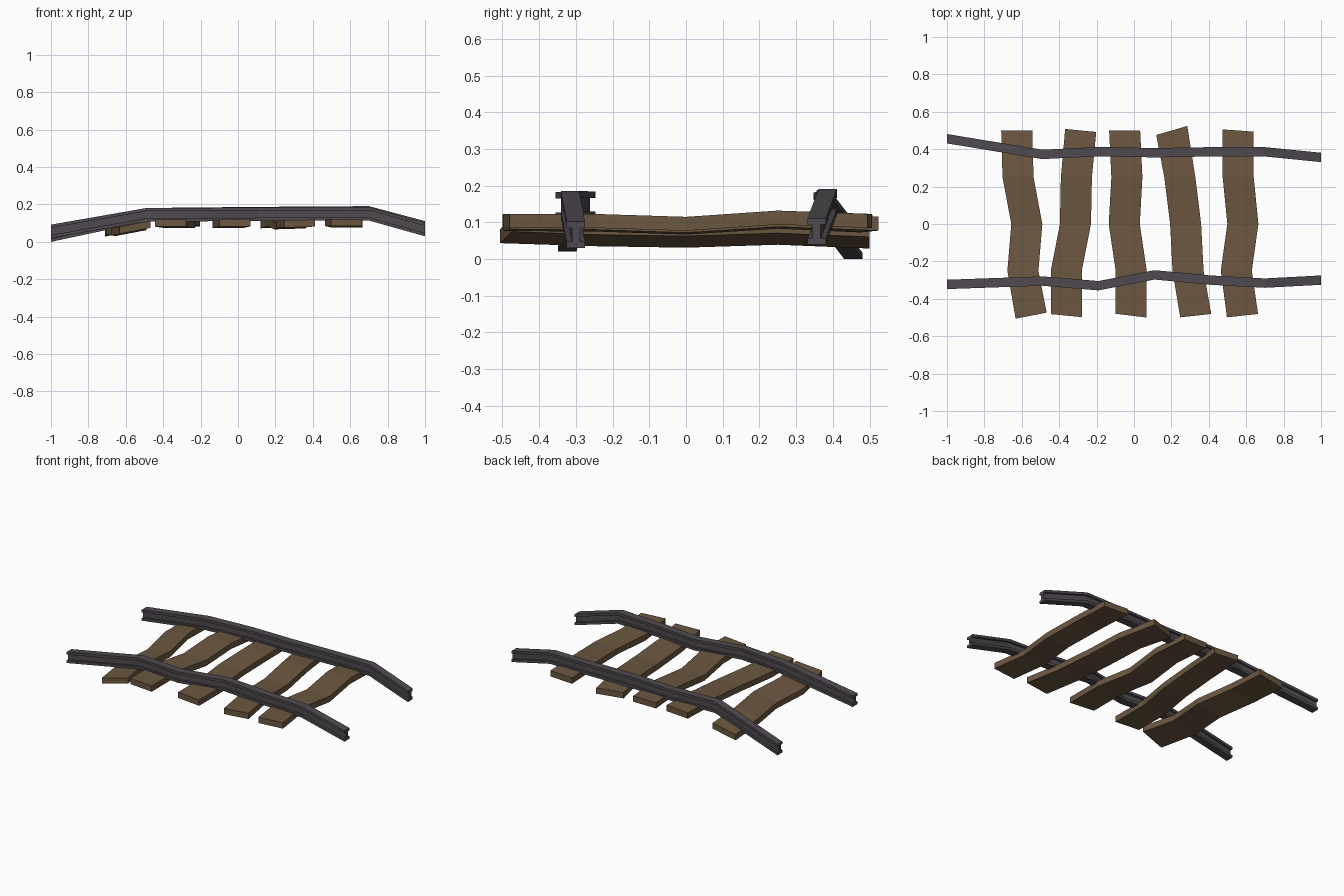
import bpy, bmesh

if "Cube" in bpy.data.objects:
    bpy.data.objects.remove(bpy.data.objects["Cube"])


def material(name, rgb):
    m = bpy.data.materials.new(name)
    m.diffuse_color = (*rgb, 1)
    m.use_nodes = True
    m.node_tree.nodes["Principled BSDF"].inputs["Base Color"].default_value = m.diffuse_color
    return m


STEEL = material("dark steel", (0.078, 0.068, 0.08))
WOOD = material("weathered wood", (0.15, 0.096, 0.052))


def loft(name, sections, mat):
    """Skin a list of equal-sized rings and cap both ends."""
    bm = bmesh.new()
    rings = [[bm.verts.new(p) for p in s] for s in sections]
    n = len(rings[0])
    for a, b in zip(rings, rings[1:]):
        for i in range(n):
            j = (i + 1) % n
            bm.faces.new((a[i], a[j], b[j], b[i]))
    bm.faces.new(rings[0])
    bm.faces.new(rings[-1])
    bmesh.ops.recalc_face_normals(bm, faces=bm.faces)
    me = bpy.data.meshes.new(name)
    bm.to_mesh(me)
    bm.free()
    me.materials.append(mat)
    ob = bpy.data.objects.new(name, me)
    bpy.context.collection.objects.link(ob)
    return ob


# Rails: I-beam profile (y, z) swept along bent paths
W, N, H, F = 0.025, 0.011, 0.036, 0.019
half = [(W, -H), (W, -F), (N, -F), (N, F), (W, F), (W, H)]
profile = half + [(-y, z) for y, z in reversed(half)]


def rail(name, path):
    loft(name, [[(x, y + py, z + pz) for py, pz in profile]
                for x, y, z in path], STEEL)


rail("front_rail", [(-1, -0.323, 0.056), (-0.49, -0.305, 0.145),
                    (-0.19, -0.33, 0.146), (0.11, -0.272, 0.148),
                    (0.41, -0.30, 0.149), (0.70, -0.316, 0.150),
                    (1, -0.30, 0.066)])
rail("back_rail", [(-1, 0.456, 0.036), (-0.49, 0.372, 0.145),
                   (-0.19, 0.387, 0.148), (0.11, 0.381, 0.151),
                   (0.41, 0.386, 0.153), (0.70, 0.386, 0.155),
                   (1, 0.356, 0.075)])

# Sleepers: warped planks, five stations from front to back
# x centres, middle height, sideways slope, front and back end skew
STATIONS = (-0.49, -0.25, 0, 0.25, 0.5)
DIP = (0, 0, -0.008, 0.009, 0)
HW, HT = 0.083, 0.019
planks = [
    ((-0.55, -0.594, -0.573, -0.62, -0.627), 0.070, 0.19, 0.016, 0.0),
    ((-0.36, -0.362, -0.313, -0.308, -0.285), 0.101, 0.0, -0.008, -0.008),
    ((-0.015, -0.015, -0.052, -0.038, -0.05), 0.102, 0.0, -0.01, 0.0),
    ((0.33, 0.289, 0.276, 0.245, 0.202), 0.096, 0.03, 0.009, 0.024),
    ((0.58, 0.547, 0.582, 0.557, 0.555), 0.104, 0.0, 0.009, -0.006),
]
for k, (xs, z, slope, front, back) in enumerate(planks, 1):
    skew = (front, 0, 0, 0, back)
    mid = sum(xs) / 5
    rings = []
    for x, y, d, s in zip(xs, STATIONS, DIP, skew):
        ring = []
        for a, b in ((-1, -1), (1, -1), (1, 1), (-1, 1)):
            px = x + a * HW
            ring.append((px, y + a * s, z + d + slope * (px - mid) + b * HT))
        rings.append(ring)
    loft(f"sleeper_{k}", rings, WOOD)
